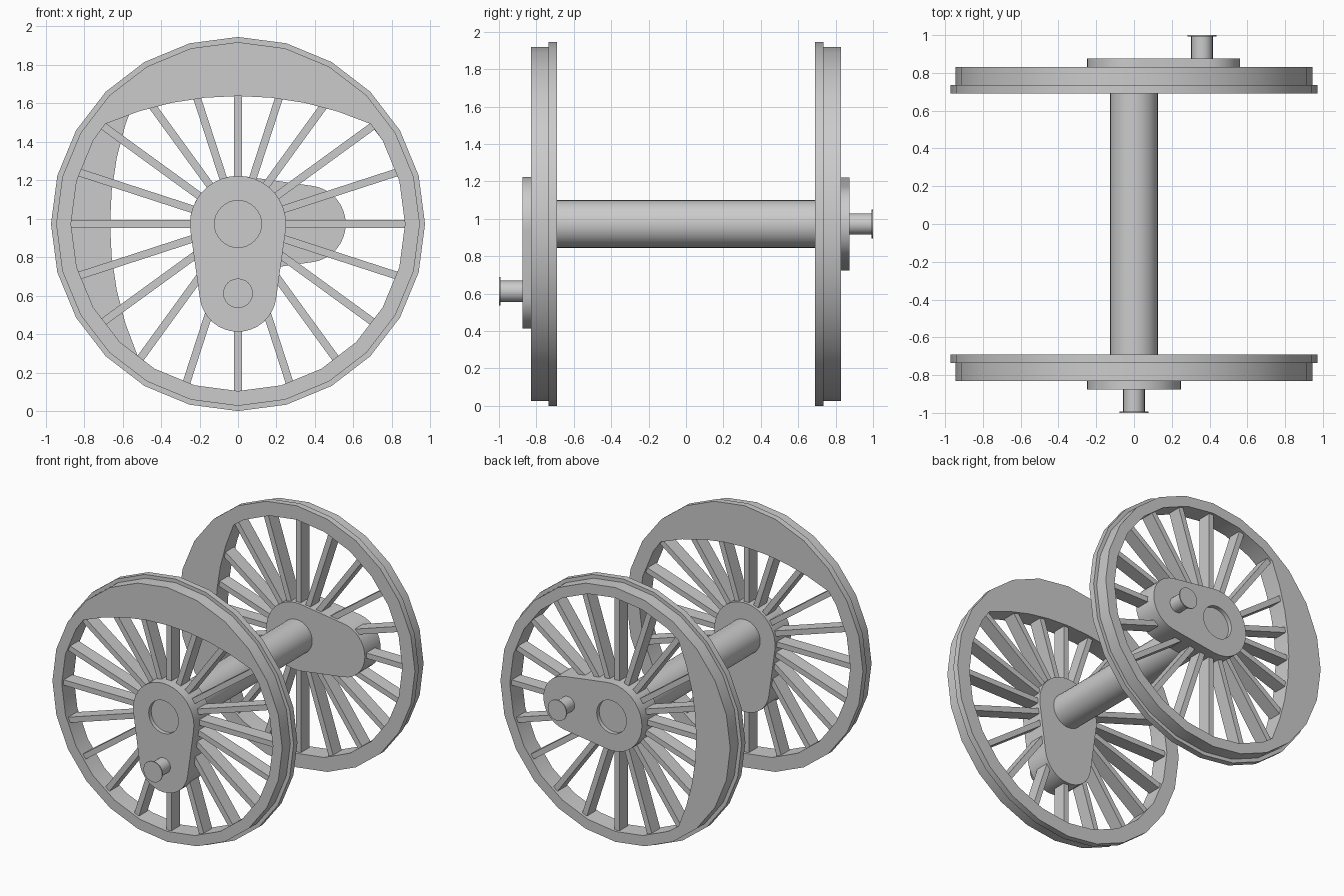
import bpy, bmesh, math

if "Cube" in bpy.data.objects:
    bpy.data.objects.remove(bpy.data.objects["Cube"])

CENTRE_Z = 0.972
grey = bpy.data.materials.new("steel grey")
grey.diffuse_color = (0.6, 0.6, 0.6, 1)
grey.use_nodes = True
grey.node_tree.nodes["Principled BSDF"].inputs["Base Color"].default_value = grey.diffuse_color


def front_place(u, v, w):
    """Front wheel: counterweight up, outward is -y."""
    return (u, -w, CENTRE_Z + v)


def rear_place(u, v, w):
    """Rear wheel: quartered by 90 degrees, counterweight toward -x."""
    return (-v, w, CENTRE_Z + u)


def circle(r, n, cu=0.0, cv=0.0):
    return [(cu + r * math.cos(2 * math.pi * i / n),
             cv + r * math.sin(2 * math.pi * i / n)) for i in range(n)]


def finish(bm, name):
    bmesh.ops.recalc_face_normals(bm, faces=bm.faces)
    me = bpy.data.meshes.new(name)
    bm.to_mesh(me)
    bm.free()
    me.materials.append(grey)
    ob = bpy.data.objects.new(name, me)
    bpy.context.collection.objects.link(ob)
    bpy.ops.object.select_all(action='DESELECT')
    ob.select_set(True)
    bpy.context.view_layer.objects.active = ob
    bpy.ops.object.shade_smooth_by_angle(angle=math.radians(30))
    return ob


def solid(name, place, sections, hole=None):
    """Closed body from stacked (loop, depth) sections, with an optional through hole."""
    bm = bmesh.new()

    def walls(secs):
        rings = [[bm.verts.new(place(u, v, w)) for u, v in loop] for loop, w in secs]
        n = len(rings[0])
        for a, b in zip(rings, rings[1:]):
            for i in range(n):
                j = (i + 1) % n
                bm.faces.new((a[i], a[j], b[j], b[i]))
        return rings[0], rings[-1]

    ends = [walls(sections)]
    if hole:
        ends.append(walls([(hole, sections[0][1]), (hole, sections[-1][1])]))
    for k in (0, 1):
        if hole:
            edges = [bm.edges.get((e[k][i - 1], e[k][i]))
                     for e in ends for i in range(len(e[k]))]
            bmesh.ops.triangle_fill(bm, edges=edges, use_beauty=True)
        else:
            bm.faces.new(ends[0][k])
    return finish(bm, name)


def rim_opening():
    """Inner rim circle cut off by the shallow arc of the counterweight."""
    arc_r, top, tip = 1.71, 0.665, 0.69
    arc = lambda u: top - arc_r + math.sqrt(arc_r ** 2 - u * u)
    low = [p for p in circle(0.868, 24) if p[1] < arc(p[0]) - 0.02]
    # start at the left tip, run anticlockwise along the bottom to the right tip
    low.sort(key=lambda p: (math.atan2(p[1], p[0]) - math.pi / 2) % (2 * math.pi))
    return low + [(tip * (1 - i / 4), arc(tip * (1 - i / 4))) for i in range(9)]


def hub_outline():
    """Teardrop: large boss round the axle, small boss round the crank pin."""
    r1, r2, d = 0.25, 0.2, 0.36
    t = math.asin((r1 - r2) / d)
    big = [(-t + (math.pi + 2 * t) * i / 20) for i in range(21)]
    small = [(math.pi + t + (math.pi - 2 * t) * i / 16) for i in range(17)]
    return ([(r1 * math.cos(a), r1 * math.sin(a)) for a in big] +
            [(r2 * math.cos(a), -d + r2 * math.sin(a)) for a in small])


def spokes(name, place, count=20):
    bm = bmesh.new()
    for k in range(count):
        a = 2 * math.pi * k / count
        c, s = math.cos(a), math.sin(a)
        quad = [(r * c - h * s, r * s + h * c)
                for r, h in ((0.17, -0.02), (0.88, -0.02), (0.88, 0.02), (0.17, 0.02))]
        lo, hi = [[bm.verts.new(place(u, v, w)) for u, v in quad] for w in (0.71, 0.81)]
        bm.faces.new(lo)
        bm.faces.new(hi)
        for i in range(4):
            j = (i + 1) % 4
            bm.faces.new((lo[i], lo[j], hi[j], hi[i]))
    finish(bm, name)


for side, place in (("front", front_place), ("rear", rear_place)):
    # flanged rim and counterweight in one casting
    flange, tread = circle(0.972, 24), circle(0.945, 24)
    solid(side + "_rim", place,
          [(flange, 0.69), (flange, 0.735), (tread, 0.735), (tread, 0.83)], rim_opening())
    spokes(side + "_spokes", place)
    # hub with axle bore
    hub = hub_outline()
    solid(side + "_hub", place, [(hub, 0.69), (hub, 0.875)], circle(0.122, 32))
    # crank pin with retaining collar
    pin, collar = circle(0.057, 24, 0, -0.36), circle(0.077, 24, 0, -0.36)
    solid(side + "_crank_pin", place,
          [(pin, 0.86), (pin, 0.992), (collar, 0.992), (collar, 1.0)])

# axle, ending slightly inside the hub bores
axle = circle(0.127, 32)
solid("axle", front_place, [(axle, -0.845), (axle, 0.845)])
